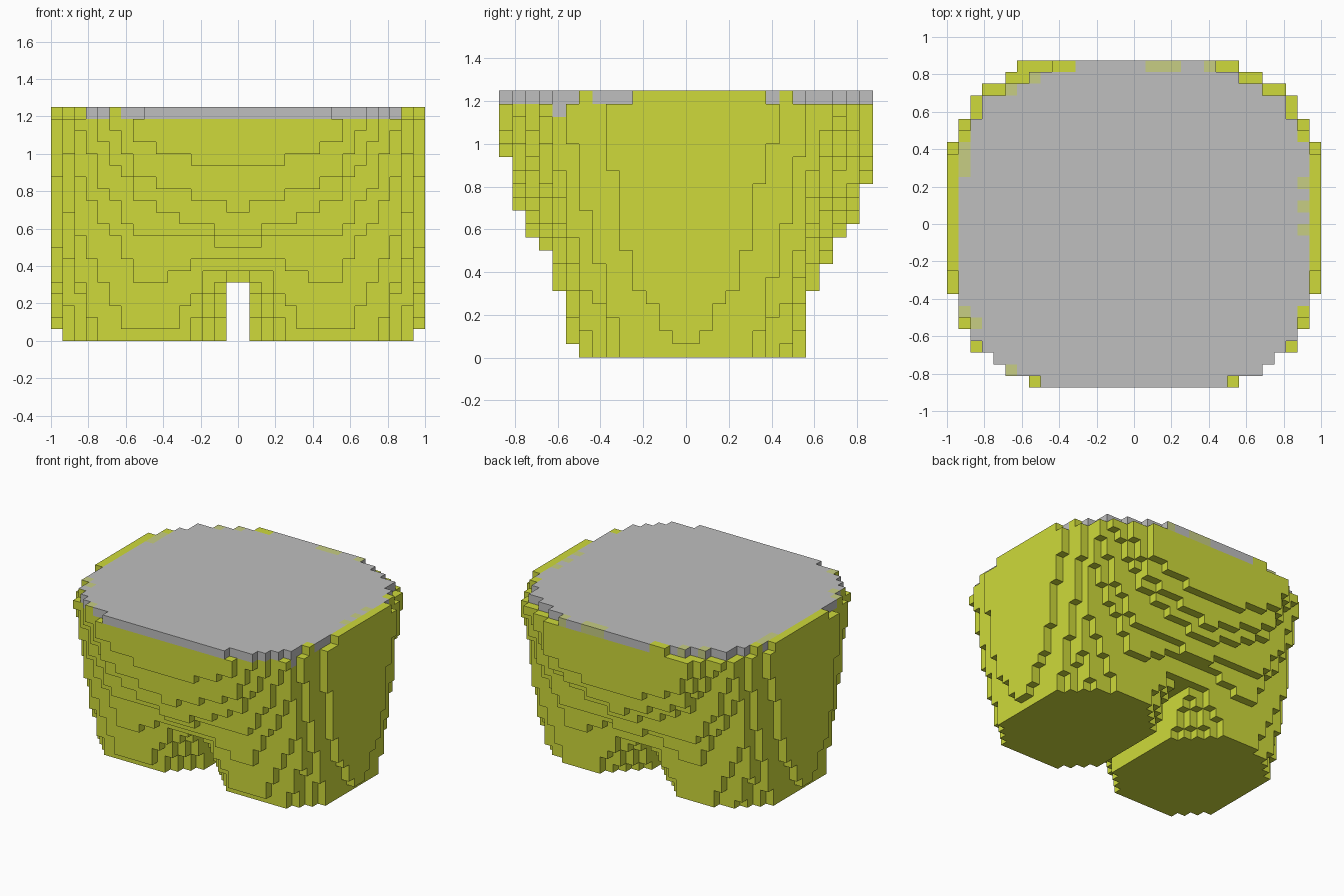
import bpy
import bmesh

cube = bpy.data.objects.get("Cube")
if cube:
    bpy.data.objects.remove(cube, do_unlink=True)

U = 1 / 16                    # block size
COLS, ROWS, TOP = 16, 28, 20  # half width, depth and height in blocks
CLOTH, GREY, FADED = 0, 1, 2  # material slots

# Underside of each row of blocks, from the rim to the middle:
# (column from centre, height) points; the last column is the row's width.
UNDERSIDE = [
    [(0, 15), (3, 15), (5, 16), (8, 17)],
    [(0, 11), (1, 12), (2, 12), (5, 13), (8, 14), (10, 18)],
    [(0, 9), (3, 10), (8, 12), (10, 15), (11, 17)],
    [(0, 8), (1, 8), (2, 9), (8, 9), (11, 13), (13, 18)],
    [(0, 7), (3, 7), (6, 5), (8, 5), (13, 14)],
    [(0, 6), (2, 6), (5, 1), (9, 1), (13, 9), (14, 16)],
    [(0, 6), (2, 4), (4, 0), (11, 0), (13, 5), (14, 11)],
    [(0, 5), (1, 4), (3, 0), (12, 0), (14, 7)],
    [(0, 5), (1, 2), (2, 0), (13, 0), (14, 3), (15, 14)],
]
# Middle rows differ only in the outermost column
UNDERSIDE += [[(0, 5), (1, 0), (14, 0), (15, h)] for h in (8, 5, 4, 2, 1)]
BACK_DROP = [2, 1, 0, 1, 0, 1, 1, 1, 1]   # the back hangs slightly lower
BACK_EXTRA = {2: [(12, 18)], 7: [(15, 17)]}  # and is slightly wider

# Rim blocks (row, column) that stop one block short of the top in front
FRONT_LOW = {(0, 8), (3, 13), (5, 14), (8, 15), (9, 15)}
# Blocks (i, j) of the waist layer that are cloth, or cloth with a grey top
CLOTH_TOP = {(-7, 27), (-6, 27)}
CLOTH_SIDE = {(-11, 1), (-14, 4)}
# Blocks (i, j) of the waist layer where grey and cloth blend
FADED_TOP = {(1, 27), (2, 27), (3, 27), (6, 27), (-11, 1), (-11, 25),
             (-10, 26), (-9, 26), (-15, 18), (-15, 19), (-15, 20), (-15, 6),
             (-14, 5), (14, 17), (14, 15), (14, 13)}
# Grey blocks showing below the waist layer
GREY_SPOTS = {(-9, 1, 17), (13, 4, 18)}


def make_material(name, rgb):
    m = bpy.data.materials.new(name)
    m.use_nodes = True
    m.diffuse_color = (*rgb, 1)
    m.node_tree.nodes["Principled BSDF"].inputs["Base Color"].default_value = (*rgb, 1)
    return m


def column_of(i):
    return i if i >= 0 else -1 - i


def row_of(j):
    return min(j, ROWS - 1 - j)


def bottom(col, j):
    """Lowest block of a column, or None outside the outline."""
    back, r = j >= ROWS // 2, row_of(j)
    pts = UNDERSIDE[r] + (BACK_EXTRA.get(r, []) if back else [])
    if col > pts[-1][0]:
        return None
    for (c0, h0), (c1, h1) in zip(pts, pts[1:]):
        if c0 <= col <= c1:
            h = round(h0 + (h1 - h0) * (col - c0) / (c1 - c0))
            break
    if back and r < len(BACK_DROP):
        h -= BACK_DROP[r]
    return max(h, 5 if col == 0 else 1 if col == 15 else 0)


def is_low(col, j):
    """Rim blocks around the corners stop below the waist layer."""
    r = row_of(j)
    if j < ROWS // 2:
        return (r, col) in FRONT_LOW
    rim = (col == COLS - 1 or j == ROWS - 1
           or bottom(col + 1, j) is None or bottom(col, j + 1) is None)
    return rim and r < 8 and col >= 7 and (r, col) != (6, 14)


# Fill the block set
blocks = set()
for i in range(-COLS, COLS):
    for j in range(ROWS):
        c = column_of(i)
        low = bottom(c, j)
        if low is not None:
            high = TOP - 1 if is_low(c, j) else TOP
            blocks.update((i, j, k) for k in range(low, high))
# One extra rim block at the back right corner
blocks.update((-10, ROWS - 1, k) for k in (17, 18))


def face_colour(i, j, k, n):
    """The waist layer is grey inside a partly green rim."""
    if (i, j, k) in GREY_SPOTS and n[2] == 0:
        return GREY
    if k < TOP - 1 or n[2] < 0:
        return CLOTH
    c = column_of(i)
    if n[2] == 0 and (i, j) in CLOTH_SIDE:
        return CLOTH
    if (i, j) in FADED_TOP and (n[2] > 0 or n[1] > 0):
        return FADED
    if c == 15 or (c == 14 and row_of(j) == 6) or (i, j) in CLOTH_TOP:
        return CLOTH
    return GREY


# Corner loops of the six block sides, counter-clockwise from outside
SIDES = {
    (1, 0, 0): [(1, 0, 0), (1, 1, 0), (1, 1, 1), (1, 0, 1)],
    (-1, 0, 0): [(0, 1, 0), (0, 0, 0), (0, 0, 1), (0, 1, 1)],
    (0, 1, 0): [(1, 1, 0), (0, 1, 0), (0, 1, 1), (1, 1, 1)],
    (0, -1, 0): [(0, 0, 0), (1, 0, 0), (1, 0, 1), (0, 0, 1)],
    (0, 0, 1): [(0, 0, 1), (1, 0, 1), (1, 1, 1), (0, 1, 1)],
    (0, 0, -1): [(0, 1, 0), (1, 1, 0), (1, 0, 0), (0, 0, 0)],
}

# Skin the exposed block sides
bm = bmesh.new()
corners = {}


def corner(p):
    if p not in corners:
        corners[p] = bm.verts.new((p[0] * U, (p[1] - ROWS / 2) * U, p[2] * U))
    return corners[p]


for (i, j, k) in sorted(blocks):
    for n, loop in SIDES.items():
        if (i + n[0], j + n[1], k + n[2]) in blocks:
            continue
        f = bm.faces.new([corner((i + a, j + b, k + c)) for a, b, c in loop])
        f.material_index = face_colour(i, j, k, n)

# Merge flat neighbours of the same colour
bmesh.ops.dissolve_limit(bm, angle_limit=0.01, verts=bm.verts[:],
                         edges=bm.edges[:], delimit={'MATERIAL'})

mesh = bpy.data.meshes.new("block_shorts")
bm.to_mesh(mesh)
bm.free()
mesh.materials.append(make_material("olive_green_cloth", (0.62, 0.70, 0.043)))
mesh.materials.append(make_material("grey_waist", (0.52, 0.52, 0.52)))
mesh.materials.append(make_material("faded_olive", (0.57, 0.61, 0.23)))
shorts = bpy.data.objects.new("block_shorts", mesh)
bpy.context.collection.objects.link(shorts)
